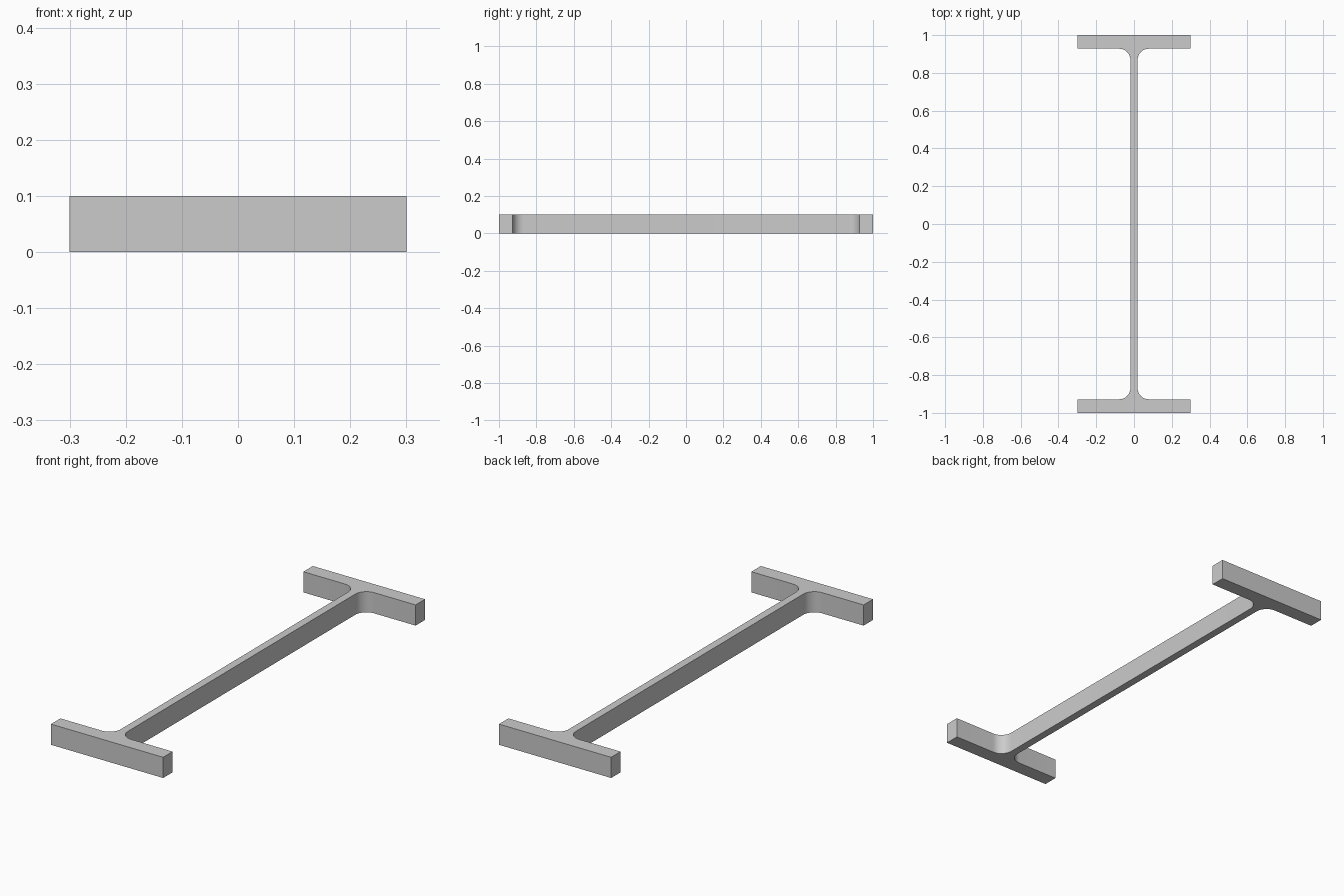
import bpy
import bmesh
from math import sin, cos, pi

cube = bpy.data.objects.get("Cube")
if cube:
    bpy.data.objects.remove(cube, do_unlink=True)

HALF_DEPTH, HALF_WIDTH = 1.0, 0.3
FLANGE, HALF_WEB = 0.072, 0.019
RADIUS, LENGTH, STEPS = 0.06, 0.1, 12

steel = bpy.data.materials.new("steel_grey")
steel.use_nodes = True
color = (0.6, 0.6, 0.6, 1)
steel.diffuse_color = color
steel.node_tree.nodes["Principled BSDF"].inputs["Base Color"].default_value = color

# One quarter of the section: flange edge, then root fillet down to the web
inner = HALF_DEPTH - FLANGE
quarter = [(HALF_WIDTH, HALF_DEPTH), (HALF_WIDTH, inner)]
for i in range(STEPS + 1):
    a = pi / 2 * (1 + i / STEPS)
    quarter.append((HALF_WEB + RADIUS + RADIUS * cos(a),
                    inner - RADIUS + RADIUS * sin(a)))

# Mirror the quarter into the full outline
right_side = quarter + [(x, -y) for x, y in reversed(quarter)]
outline = right_side + [(-x, y) for x, y in reversed(right_side)]

# Extrude the section into a short length of beam
bm = bmesh.new()
base = bm.faces.new([bm.verts.new((x, y, 0)) for x, y in outline])
result = bmesh.ops.extrude_face_region(bm, geom=[base], use_keep_orig=True)
top = [v for v in result["geom"] if isinstance(v, bmesh.types.BMVert)]
bmesh.ops.translate(bm, verts=top, vec=(0, 0, LENGTH))
bmesh.ops.recalc_face_normals(bm, faces=bm.faces)
mesh = bpy.data.meshes.new("i_beam")
bm.to_mesh(mesh)
bm.free()
mesh.materials.append(steel)

beam = bpy.data.objects.new("i_beam", mesh)
bpy.context.collection.objects.link(beam)
bpy.context.view_layer.objects.active = beam
beam.select_set(True)
bpy.ops.object.shade_smooth_by_angle(angle=pi / 6)
